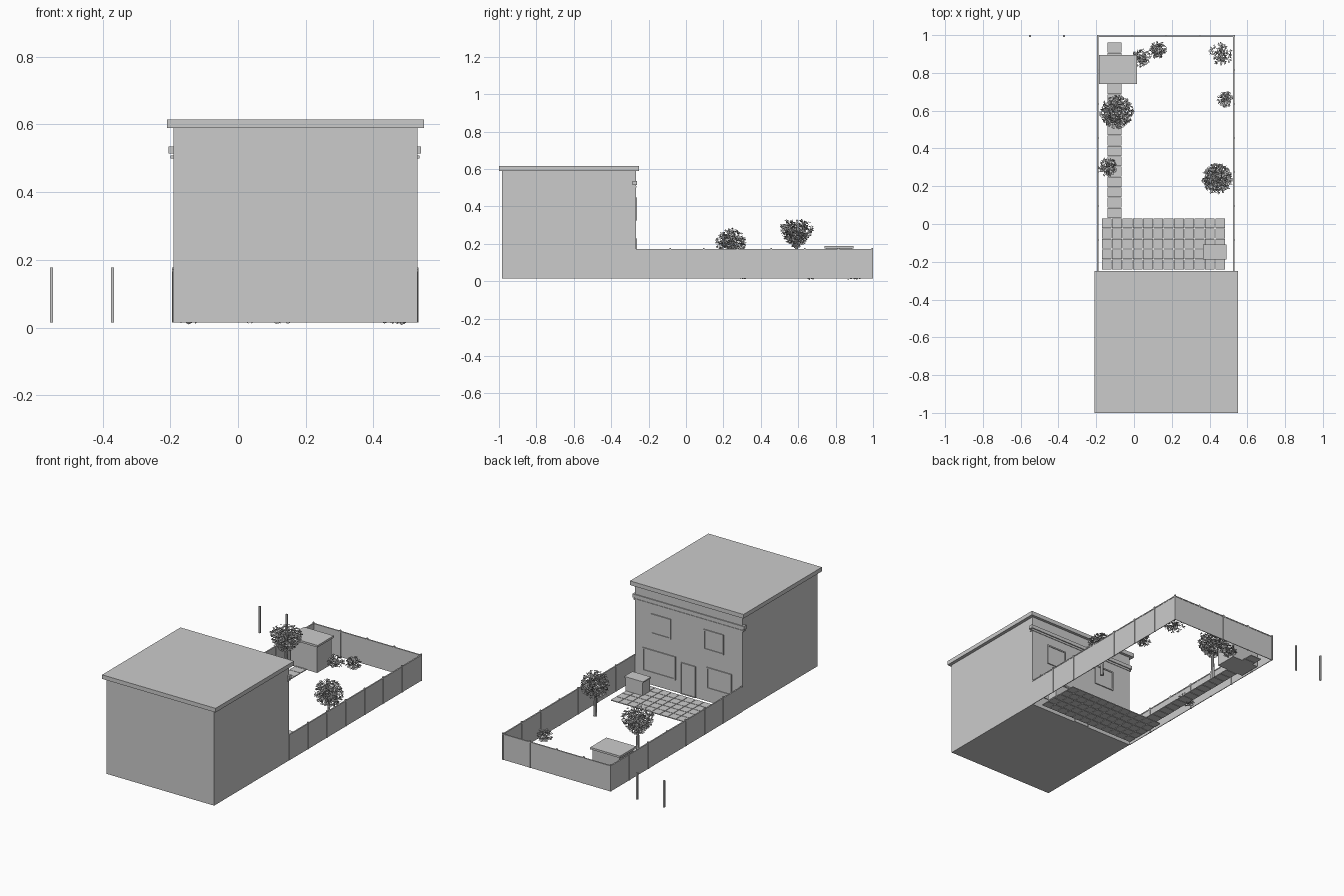
import bpy, bmesh, math, random
from mathutils import Vector, Matrix

random.seed(4)
old = bpy.data.objects.get("Cube")
if old:
    bpy.data.objects.remove(old)

grey = bpy.data.materials.new("plain_grey")
grey.use_nodes = True
grey.diffuse_color = (0.6, 0.6, 0.6, 1)
grey.node_tree.nodes["Principled BSDF"].inputs["Base Color"].default_value = (0.6, 0.6, 0.6, 1)

BASE = 0.015  # underside of house and fence


def finish(name, bm):
    mesh = bpy.data.meshes.new(name)
    bm.to_mesh(mesh)
    bm.free()
    mesh.materials.append(grey)
    obj = bpy.data.objects.new(name, mesh)
    bpy.context.collection.objects.link(obj)
    return obj


def add_box(bm, x, y, z):
    size = Matrix.Diagonal((x[1] - x[0], y[1] - y[0], z[1] - z[0], 1))
    mid = Matrix.Translation((sum(x) / 2, sum(y) / 2, sum(z) / 2))
    bmesh.ops.create_cube(bm, size=1, matrix=mid @ size)


def boxes(name, parts):
    bm = bmesh.new()
    for part in parts:
        add_box(bm, *part)
    return finish(name, bm)


# House body, flat roof, rear gutter
WALL = -0.267
boxes("house_walls", [((-0.19, 0.53), (-0.985, WALL), (BASE, 0.59))])
boxes("house_roof", [((-0.21, 0.55), (-1, -0.25), (0.59, 0.615))])
boxes("rear_gutter", [((-0.205, 0.541), (-0.285, -0.261), (0.514, 0.535)),
                      ((-0.199, 0.536), (-0.285, -0.264), (0.5, 0.508))])


# Rear windows and door: a raised border around a thin pane
def opening(name, x, z, border=0.008):
    a, b = x
    c, d = z
    front = (WALL - 0.004, WALL + 0.006)
    boxes(name + "_frame", [((a, b), front, (c, c + border)),
                            ((a, b), front, (d - border, d)),
                            ((a, a + border), front, (c + border, d - border)),
                            ((b - border, b), front, (c + border, d - border))])
    boxes(name + "_panel", [((a + border, b - border), (WALL - 0.004, WALL + 0.002),
                             (c + border, d - border))])


opening("upper_left_window", (0.288, 0.42), (0.325, 0.447))
opening("upper_right_window", (-0.066, 0.067), (0.325, 0.447))
opening("lower_left_window", (0.255, 0.475), (0.087, 0.228))
opening("lower_right_window", (-0.12, 0.047), (0.092, 0.222))
opening("back_door", (0.121, 0.22), (BASE, 0.205), 0.004)

# Fence panels with capping rail
TOP = 0.165
runs = [((-0.193, -0.189), (WALL, 0.997)),
        ((0.527, 0.531), (WALL, 0.997)),
        ((-0.193, 0.531), (0.993, 0.997))]
boxes("fence_panels", [(x, y, (BASE, TOP)) for x, y in runs])
boxes("fence_rails", [((x[0] - 0.002, x[1] + 0.002), (y[0] - 0.002, y[1] + 0.002),
                       (TOP, TOP + 0.006)) for x, y in runs])

# Fence posts at even spacing, the rear row running on past the corner
STEP = 0.18
spots = [(0.529 - STEP * i, 0.995) for i in range(7)]
spots += [(x, 0.995 - STEP * i) for x in (-0.191, 0.529) for i in range(1, 7)]
R = 0.0045
boxes("fence_posts", [((x - R, x + R), (y - R, y + R), (BASE, 0.177)) for x, y in spots])


# Paving slabs
def paving(name, x, y, columns, rows, gap=0.003):
    w, h = (x[1] - x[0]) / columns, (y[1] - y[0]) / rows
    boxes(name, [((x[0] + i * w, x[0] + (i + 1) * w - gap),
                  (y[0] + j * h, y[0] + (j + 1) * h - gap), (BASE, BASE + 0.005))
                 for i in range(columns) for j in range(rows)])


paving("patio_slabs", (-0.17, 0.485), (-0.24, 0.033), 12, 5)
paving("path_slabs", (-0.139, -0.062), (0.033, 0.963), 1, 17)

# Shed with overhanging lid and storage box on the patio
boxes("shed_body", [((-0.175, 0.005), (0.75, 0.885), (BASE, 0.178))])
boxes("shed_roof", [((-0.185, 0.015), (0.74, 0.895), (0.176, 0.188))])
boxes("patio_box", [((0.37, 0.485), (-0.183, -0.113), (BASE + 0.005, 0.1))])
boxes("patio_box_lid", [((0.365, 0.49), (-0.187, -0.109), (0.1, 0.107))])


# Foliage: many small diamond leaves scattered in a rounded volume
def foliage(name, centre, radius, height, count, leaf, flare=0.0):
    bm = bmesh.new()
    for _ in range(count):
        d = Vector([random.gauss(0, 1) for _ in range(3)]).normalized()
        d *= random.random() ** 0.45
        spread = radius * (1 + flare * d.z)
        spot = Vector((d.x * spread, d.y * spread, d.z * height)) + Vector(centre)
        turn = Matrix.Rotation(random.uniform(0, math.tau), 4, "Z") @ \
            Matrix.Rotation(random.uniform(0, math.pi), 4, "X")
        s = leaf * random.uniform(0.7, 1.3)
        shape = [(s, 0, 0), (0, s * 0.6, s * 0.2), (-s, 0, 0), (0, -s * 0.6, s * 0.2)]
        bm.faces.new([bm.verts.new(spot + turn @ Vector(p)) for p in shape])
    return finish(name, bm)


def trunk(name, x, y, top, radius):
    bm = bmesh.new()
    bmesh.ops.create_cone(bm, cap_ends=True, segments=8, radius1=radius,
                          radius2=radius * 0.6, depth=top - BASE,
                          matrix=Matrix.Translation((x, y, (top + BASE) / 2)))
    obj = finish(name, bm)
    for i in range(5):  # branches fanning into the crown
        a = i * math.tau / 5
        lean = Vector((math.cos(a), math.sin(a), 1.4)).normalized()
        bm = bmesh.new()
        place = Matrix.Translation(Vector((x, y, top - 0.01)) + lean * 0.03)
        bmesh.ops.create_cone(bm, cap_ends=True, segments=5, radius1=radius * 0.45,
                              radius2=radius * 0.2, depth=0.06,
                              matrix=place @ lean.to_track_quat("Z", "Y").to_matrix().to_4x4())
        finish(name + "_branch", bm)
    return obj


trunk("path_tree_trunk", -0.09, 0.59, 0.22, 0.012)
foliage("path_tree_crown", (-0.09, 0.59, 0.255), 0.082, 0.078, 1100, 0.009, 0.45)
trunk("lawn_tree_trunk", 0.44, 0.24, 0.16, 0.011)
foliage("lawn_tree_crown", (0.44, 0.24, 0.205), 0.08, 0.078, 900, 0.009)

bushes = [(0.04, 0.88, 0.05), (0.13, 0.92, 0.046), (0.46, 0.9, 0.062),
          (0.485, 0.66, 0.043), (-0.14, 0.3, 0.05)]
for x, y, r in bushes:
    foliage("garden_bush", (x, y, 0.045), r, 0.035, 170, 0.009)
